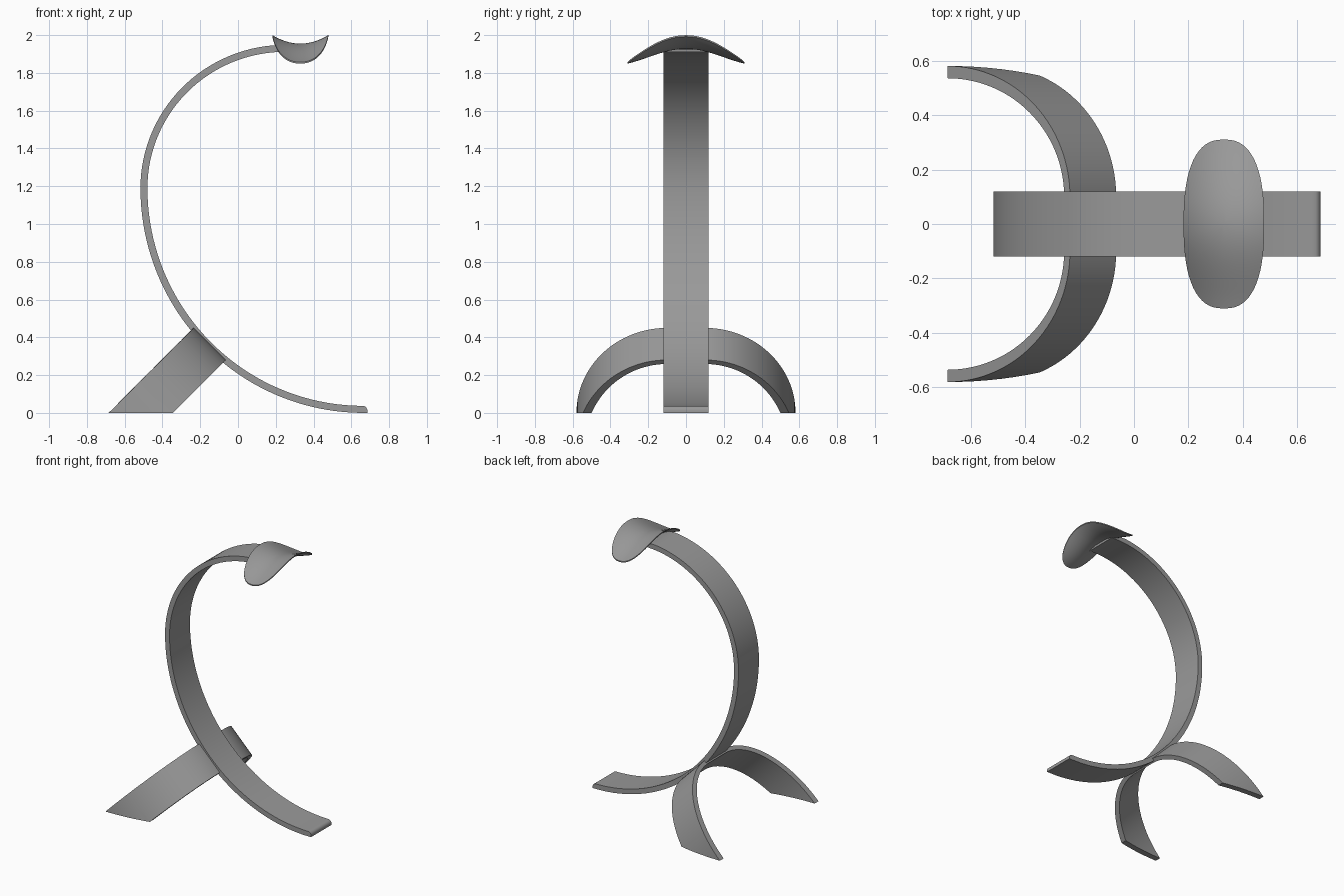
import bpy, bmesh
from math import sin, cos, pi, radians, sqrt
from mathutils import Vector

if "Cube" in bpy.data.objects:
    bpy.data.objects.remove(bpy.data.objects["Cube"])

grey = bpy.data.materials.new("dark_grey")
grey.diffuse_color = (0.32, 0.32, 0.32, 1)
grey.use_nodes = True
grey.node_tree.nodes["Principled BSDF"].inputs["Base Color"].default_value = grey.diffuse_color


def finish(name, bm, angle=35):
    bmesh.ops.recalc_face_normals(bm, faces=bm.faces)
    me = bpy.data.meshes.new(name)
    bm.to_mesh(me)
    bm.free()
    me.materials.append(grey)
    ob = bpy.data.objects.new(name, me)
    bpy.context.collection.objects.link(ob)
    bpy.ops.object.select_all(action='DESELECT')
    ob.select_set(True)
    bpy.context.view_layer.objects.active = ob
    bpy.ops.object.shade_smooth_by_angle(angle=radians(angle))
    return ob


def strip(outer, inner, offset):
    """Solid strip between two matching 3D curves, extruded along offset."""
    bm = bmesh.new()
    rows = [[bm.verts.new(p) for p in (a, b, b + offset, a + offset)]
            for a, b in zip(outer, inner)]
    for r, s in zip(rows, rows[1:]):
        for k in range(4):
            j = (k + 1) % 4
            bm.faces.new((r[k], r[j], s[j], s[k]))
    bm.faces.new(rows[0])
    bm.faces.new(rows[-1][::-1])
    return bm


# Main C-shaped band: small upper arc flowing into a larger lower arc
W, T = 0.12, 0.0185
centre = []
for i in range(33):
    a = radians(86 + 94 * i / 32)
    centre.append(Vector((0.25 + 0.748 * cos(a), -W, 1.19 + 0.74 * sin(a))))
for i in range(1, 41):
    a = radians(180 + 89.5 * i / 40)
    centre.append(Vector((0.665 + 1.163 * cos(a), -W, 1.19 + 1.1715 * sin(a))))
outer, inner = [], []
for i, p in enumerate(centre):
    t = (centre[min(i + 1, len(centre) - 1)] - centre[max(i - 1, 0)]).normalized()
    n = Vector((-t.z, 0, t.x)) * T
    if (p + n - Vector((0.3, -W, 1.1))).length < (p - Vector((0.3, -W, 1.1))).length:
        n = -n
    outer.append(p + n)
    inner.append(p - n)
# upper end tapers off under the seat
for o in outer:
    if o.x > 0.19 and o.z > 1:
        o.z = min(o.z, 1.95 - 0.22 * (o.x - 0.19))
# rounded upper corner at the foot end
for k in range(1, 7):
    a = k / 6 * pi / 2
    x = 0.66 + 0.025 * sin(a)
    outer.append(Vector((x, -W, 0)))
    inner.append(Vector((x, -W, 0.012 + 0.025 * cos(a))))
finish("main_band", strip(outer, inner, Vector((0, 2 * W, 0))))

# Rear legs: a tilted arch with a short flat top, cut level with the floor
h = 1 / sqrt(2)
down, across = Vector((-h, 0, -h)), Vector((h, 0, -h))
FLAT = 0.1
foot = Vector((-0.235, 0, 0.45)) + down * 0.636


def arch(half_width, height):
    pts = []
    for side in (1, -1):
        for i in range(29):
            a = pi / 2 * (i if side > 0 else 28 - i) / 28
            y = side * (FLAT + (half_width - FLAT) * cos(a))
            pts.append(foot + Vector((0, y, 0)) - down * height * sin(a))
    return pts


bm = strip(arch(0.58, 0.636), arch(0.535, 0.606), across * 0.24)
bmesh.ops.bisect_plane(bm, geom=bm.verts[:] + bm.edges[:] + bm.faces[:], dist=1e-5,
                       plane_co=(0, 0, 0.0002), plane_no=(0, 0, 1), clear_inner=True)
bmesh.ops.holes_fill(bm, edges=[e for e in bm.edges if e.is_boundary], sides=0)
finish("rear_legs", bm)

# Saddle seat: rounded pad, raised at front and back, drooping at both sides
SEG, RINGS = 64, 12


def power(v, e):
    return abs(v) ** e * (1 if v >= 0 else -1)


def seat_point(r, a, under):
    u, v = r * power(cos(a), 0.8), r * power(sin(a), 0.8)
    droop = (1 - cos(0.7 * pi * v)) / (1 - cos(0.7 * pi))
    z = 1.955 + 0.045 * u * u - 0.098 * droop
    if under:
        z -= 0.008 + 0.02 * (1 - r * r)
    return (0.33 + 0.148 * u, 0.31 * v, z)


bm = bmesh.new()
top = bm.verts.new(seat_point(0, 0, False))
bottom = bm.verts.new(seat_point(0, 0, True))
levels = [(k / RINGS, False) for k in range(1, RINGS + 1)]
levels += [(k / RINGS, True) for k in range(RINGS, 0, -1)]
rings = [[bm.verts.new(seat_point(r, 2 * pi * s / SEG, under)) for s in range(SEG)]
         for r, under in levels]
for s in range(SEG):
    n = (s + 1) % SEG
    bm.faces.new((top, rings[0][s], rings[0][n]))
    bm.faces.new((bottom, rings[-1][n], rings[-1][s]))
    for p, q in zip(rings, rings[1:]):
        bm.faces.new((p[s], q[s], q[n], p[n]))
finish("saddle_seat", bm, 50)
